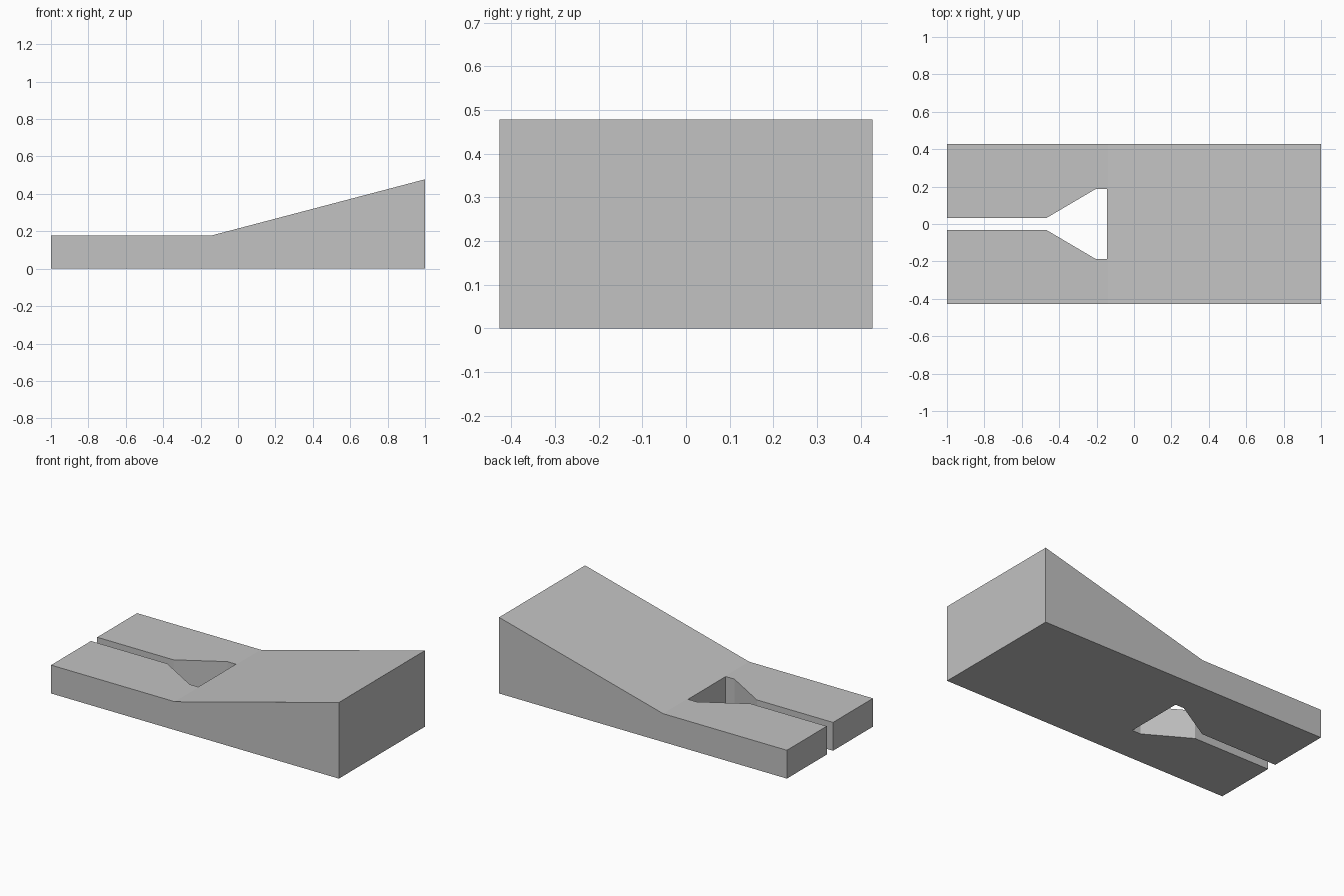
import bpy
import bmesh
from mathutils import Vector

cube = bpy.data.objects.get("Cube")
if cube:
    bpy.data.objects.remove(cube, do_unlink=True)

HALF_LENGTH, HALF_WIDTH = 1.0, 0.427
BASE_HEIGHT, FULL_HEIGHT, BEND_X = 0.178, 0.478, -0.14

grey = bpy.data.materials.new("plain grey")
grey.use_nodes = True
colour = (0.54, 0.54, 0.54, 1)
grey.diffuse_color = colour
grey.node_tree.nodes["Principled BSDF"].inputs["Base Color"].default_value = colour


def prism(name, outline, sweep):
    """Extrude a closed outline of 3D points along a vector."""
    bm = bmesh.new()
    face = bm.faces.new([bm.verts.new(p) for p in outline])
    result = bmesh.ops.extrude_face_region(bm, geom=[face], use_keep_orig=True)
    moved = [v for v in result["geom"] if isinstance(v, bmesh.types.BMVert)]
    bmesh.ops.translate(bm, verts=moved, vec=Vector(sweep))
    bmesh.ops.recalc_face_normals(bm, faces=bm.faces)
    mesh = bpy.data.meshes.new(name)
    bm.to_mesh(mesh)
    bm.free()
    mesh.materials.append(grey)
    obj = bpy.data.objects.new(name, mesh)
    bpy.context.collection.objects.link(obj)
    return obj


# Wedge body: flat toe rising to a tall heel
side = [(-HALF_LENGTH, 0), (HALF_LENGTH, 0), (HALF_LENGTH, FULL_HEIGHT),
        (BEND_X, BASE_HEIGHT), (-HALF_LENGTH, BASE_HEIGHT)]
body = prism("wedge_body", [(x, -HALF_WIDTH, z) for x, z in side],
             (0, 2 * HALF_WIDTH, 0))

# Slot open at the toe, flaring into an arrow-shaped hole
half_slot = [(-1.2, 0.031), (-0.47, 0.031), (-0.205, 0.187), (-0.145, 0.187)]
plan = half_slot + [(x, -y) for x, y in reversed(half_slot)]
cutter = prism("slot_cutter", [(x, y, -0.2) for x, y in plan], (0, 0, 1))
cutter.hide_render = True

# Cut the slot through the body
cut = body.modifiers.new("slot", "BOOLEAN")
cut.operation = "DIFFERENCE"
cut.solver = "EXACT"
cut.object = cutter
bpy.context.view_layer.objects.active = body
bpy.ops.object.modifier_apply(modifier=cut.name)
bpy.data.objects.remove(cutter, do_unlink=True)
